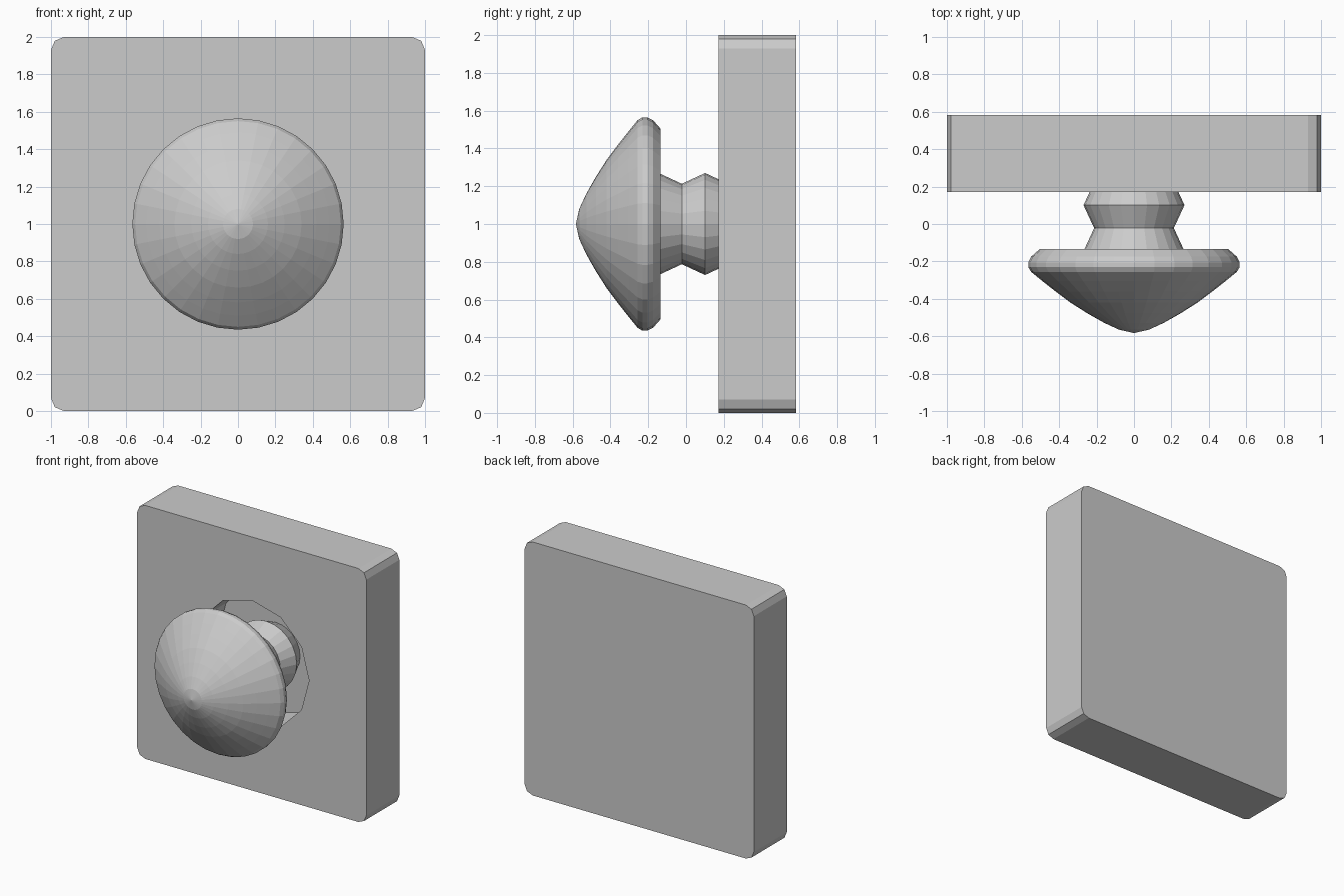
import bpy, bmesh, math
from mathutils import Matrix, Vector

if "Cube" in bpy.data.objects:
    bpy.data.objects.remove(bpy.data.objects["Cube"])


def finish(bm, name):
    bmesh.ops.recalc_face_normals(bm, faces=bm.faces[:])
    me = bpy.data.meshes.new(name)
    bm.to_mesh(me)
    bm.free()
    ob = bpy.data.objects.new(name, me)
    bpy.context.collection.objects.link(ob)
    return ob


def lathe(name, profile, sides):
    """Turn (radius, y) points around the y-parallel axis through z = 1."""
    bm = bmesh.new()
    vs = [bm.verts.new((r, y, 1)) for r, y in profile]
    es = [bm.edges.new(p) for p in zip(vs, vs[1:])]
    bmesh.ops.spin(bm, geom=vs + es, cent=(0, 0, 1), axis=(0, 1, 0),
                   angle=math.tau, steps=sides, use_duplicate=False)
    bmesh.ops.remove_doubles(bm, verts=bm.verts[:], dist=1e-4)
    return finish(bm, name)


# Square plate with rounded corners
FRONT, BACK, FLOOR = 0.172, 0.583, 0.47
bm = bmesh.new()
bmesh.ops.create_cube(bm, size=1, matrix=Matrix.Translation((0, (FRONT + BACK) / 2, 1))
                      @ Matrix.Diagonal((2, BACK - FRONT, 2, 1)))
corners = [e for e in bm.edges if abs(e.verts[0].co.y - e.verts[1].co.y) > 0.1]
bmesh.ops.bevel(bm, geom=corners, offset=0.07, segments=2, profile=0.5, affect='EDGES')
plate = finish(bm, "wall_plate")

# Twelve-sided recess in the front of the plate
cutter = lathe("recess_cutter", [(0, 0), (0.5, 0), (0.5, FLOOR), (0, FLOOR)], 12)
cutter.hide_render = True
mod = plate.modifiers.new("recess", 'BOOLEAN')
mod.operation = 'DIFFERENCE'
mod.solver = 'EXACT'
mod.object = cutter
bpy.context.view_layer.objects.active = plate
bpy.ops.object.modifier_apply(modifier="recess")
bpy.data.objects.remove(cutter)

# Zigzag stem between button and recess floor
stem = [(0.27 if i % 2 == 0 else 0.213, -0.145 + 0.123 * i) for i in range(6)]
lathe("bellows_stem", stem, 24)

# Domed button head
lathe("button_head", [
    (0, -0.583), (0.08, -0.565), (0.16, -0.528), (0.25, -0.477), (0.34, -0.42),
    (0.42, -0.36), (0.49, -0.305), (0.55, -0.256), (0.565, -0.23), (0.565, -0.205),
    (0.55, -0.175), (0.505, -0.135), (0, -0.135)], 32)
